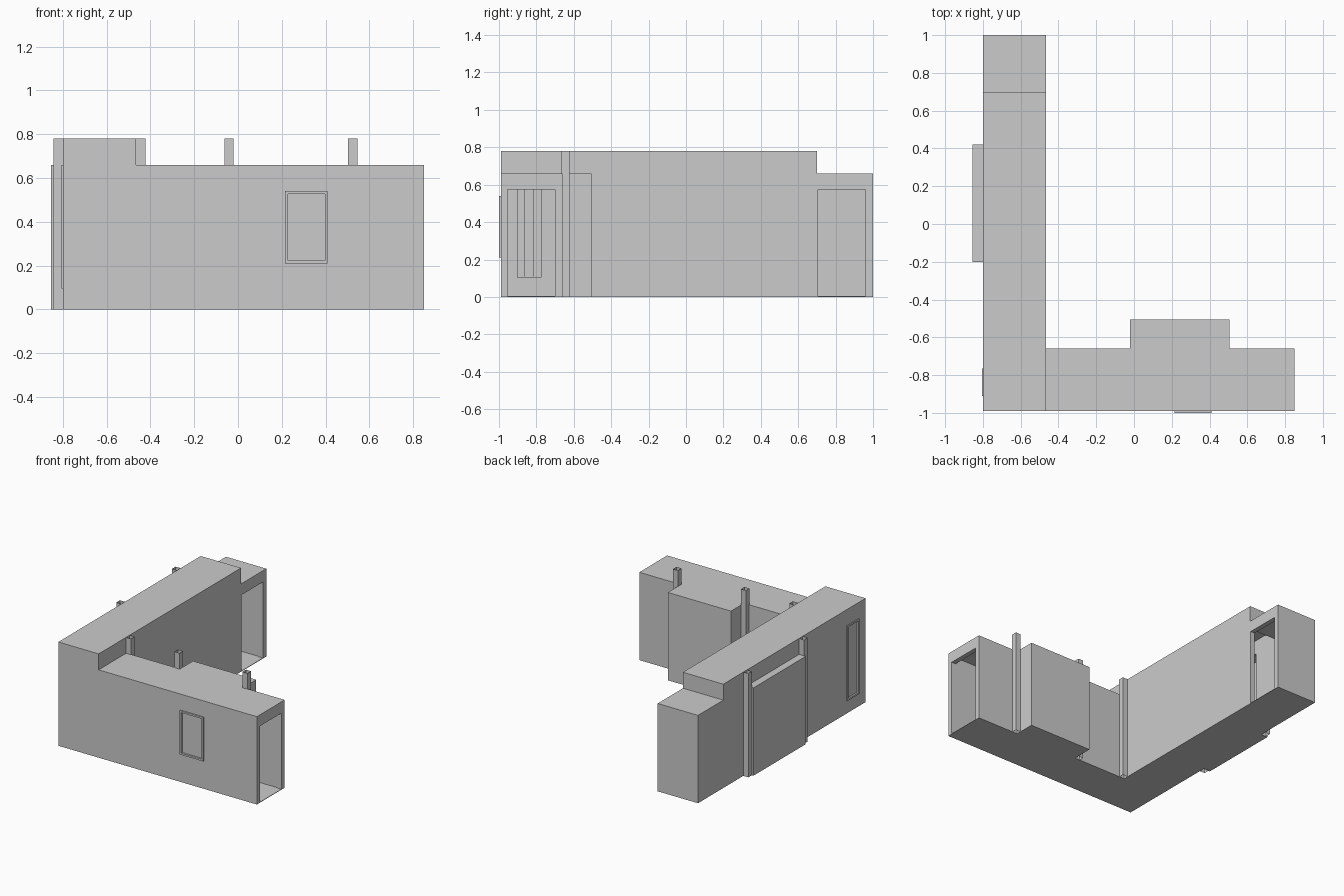
import bpy, bmesh

if "Cube" in bpy.data.objects:
    bpy.data.objects.remove(bpy.data.objects["Cube"])


def box(name, x0, x1, y0, y1, z0, z1, capped=True):
    """Axis-aligned box; capped=False leaves top and bottom open."""
    bm = bmesh.new()
    bmesh.ops.create_cube(bm, size=1)
    for v in bm.verts:
        v.co = (x1 if v.co.x > 0 else x0,
                y1 if v.co.y > 0 else y0,
                z1 if v.co.z > 0 else z0)
    if not capped:
        bm.normal_update()
        caps = [f for f in bm.faces if abs(f.normal.z) > 0.5]
        bmesh.ops.delete(bm, geom=caps, context='FACES_ONLY')
    mesh = bpy.data.meshes.new(name)
    bm.to_mesh(mesh)
    bm.free()
    obj = bpy.data.objects.new(name, mesh)
    bpy.context.collection.objects.link(obj)
    return obj


def combine(obj, boxes, operation):
    """Add or subtract boxes, bake the result and remove the helpers."""
    helpers = []
    for b in boxes:
        h = box("helper", *b)
        h.hide_render = True
        helpers.append(h)
        mod = obj.modifiers.new(operation.lower(), 'BOOLEAN')
        mod.operation = operation
        mod.solver = 'EXACT'
        mod.object = h
    deps = bpy.context.evaluated_depsgraph_get()
    mesh = bpy.data.meshes.new_from_object(obj.evaluated_get(deps))
    obj.modifiers.clear()
    obj.data = mesh
    for h in helpers:
        bpy.data.objects.remove(h)


# Outer building: tall wing, low north end, east wing, two bays
T = 0.035                      # wall thickness
F = 0.004                      # floor thickness
building = box("building_shell", -0.80, -0.465, -0.99, 0.70, 0, 0.78)
combine(building, [
    (-0.80, -0.465, 0.60, 1.00, 0, 0.66),
    (-0.60, 0.85, -0.99, -0.66, 0, 0.66),
    (-0.02, 0.505, -0.80, -0.505, 0, 0.66),
    (-0.855, -0.70, -0.20, 0.42, 0, 0.66),
], 'UNION')

# Hollow rooms, end openings and window openings
combine(building, [
    (-0.80 + T, -0.465 - T, -0.955, 0.70 - T, F, 0.745),
    (-0.80 + T, -0.465 - T, 0.60, 0.965, F, 0.625),
    (-0.60, 0.85 - T, -0.955, -0.66 - T, F, 0.625),
    (-0.02 + T, 0.505 - T, -0.80, -0.505 - T, F, 0.625),
    (-0.84, -0.70, -0.185, 0.405, F, 0.64),
    (0.75, 0.90, -0.955, -0.70, F, 0.575),
    (-0.55, -0.40, 0.705, 0.96, F, 0.575),
    (0.225, 0.40, -1.05, -0.90, 0.22, 0.53),
    (-0.85, -0.72, -0.90, -0.775, 0.105, 0.65),
], 'DIFFERENCE')

# South window: raised frame and pane
south = box("south_window_frame", 0.215, 0.41, -1.0, -0.97, 0.21, 0.54)
combine(south, [(0.228, 0.397, -1.1, -0.9, 0.223, 0.527)], 'DIFFERENCE')
box("south_window_pane", 0.225, 0.40, -0.986, -0.980, 0.22, 0.53)

# West door: raised frame and pane
west = box("west_door_frame", -0.806, -0.78, -0.91, -0.765, 0.095, 0.66)
combine(west, [(-0.9, -0.7, -0.897, -0.778, 0.108, 0.647)], 'DIFFERENCE')
box("west_door_pane", -0.794, -0.788, -0.90, -0.775, 0.105, 0.65)
box("west_door_mullion", -0.788, -0.775, -0.865, -0.815, 0.108, 0.647)

# Open square downpipes along the court and the west side
W = 0.042
for i, x in enumerate((-0.465, -0.062, 0.503)):
    box(f"court_downpipe_{i + 1}", x, x + W, -0.665, -0.665 + W, 0, 0.78, False)
for i, y in enumerate((-0.20 - W, 0.42)):
    box(f"west_downpipe_{i + 1}", -0.842, -0.80, y, y + W, 0, 0.78, False)
